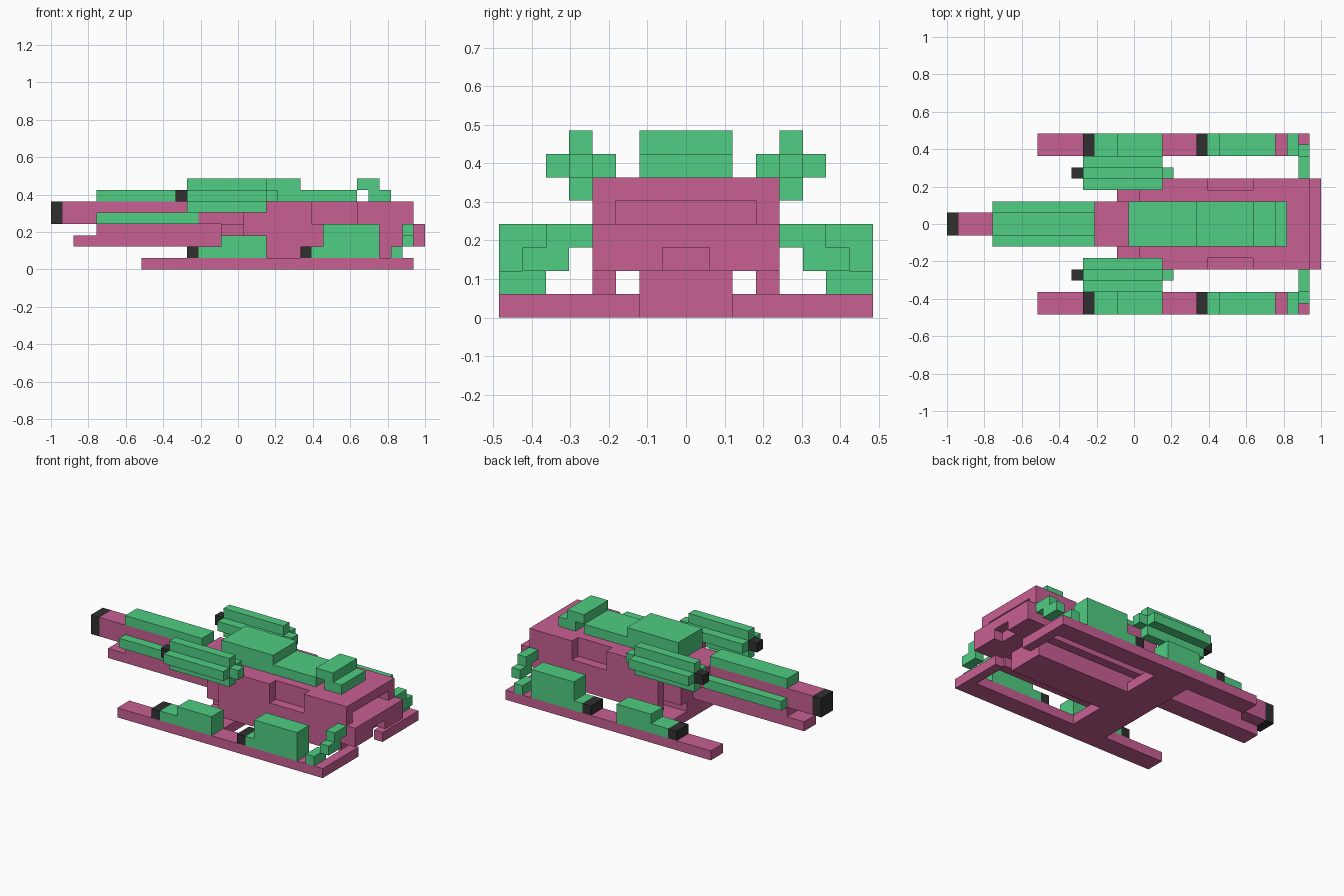
import bpy, bmesh
from mathutils import Vector

if "Cube" in bpy.data.objects:
    bpy.data.objects.remove(bpy.data.objects["Cube"])

U = 2 / 33  # one block of the model's grid


def material(name, rgb):
    m = bpy.data.materials.new(name)
    m.diffuse_color = (*rgb, 1)
    m.use_nodes = True
    m.node_tree.nodes["Principled BSDF"].inputs["Base Color"].default_value = m.diffuse_color
    return m


PINK = material("pink", (0.58, 0.115, 0.29))
GREEN = material("green", (0.08, 0.61, 0.225))
BLACK = material("charcoal", (0.03, 0.03, 0.03))


def blocks(name, mat, boxes, mirror=False):
    """Boxes as (x0, x1, y0, y1, z0, z1) in grid units, x counted from the muzzle."""
    bm = bmesh.new()
    if mirror:
        boxes = boxes + [(a, b, -d, -c, e, f) for a, b, c, d, e, f in boxes]
    for x0, x1, y0, y1, z0, z1 in boxes:
        verts = bmesh.ops.create_cube(bm, size=1)["verts"]
        for v in verts:
            v.co = Vector((x0 + (v.co.x + .5) * (x1 - x0) - 16.5,
                           y0 + (v.co.y + .5) * (y1 - y0),
                           z0 + (v.co.z + .5) * (z1 - z0))) * U
    me = bpy.data.meshes.new(name)
    bm.to_mesh(me)
    bm.free()
    me.materials.append(mat)
    ob = bpy.data.objects.new(name, me)
    bpy.context.collection.objects.link(ob)
    return ob


# Main barrel with muzzle, armour strips and support beam
blocks("muzzle", BLACK, [(0, 1, -1, 1, 4, 6)])
blocks("barrel", PINK, [(1, 13, -1, 1, 4, 6)])
blocks("barrel_top_strip", GREEN, [(4, 13, -1, 1, 6, 7)])
blocks("barrel_side_strip", GREEN, [(4, 13, 1, 2, 4, 5)], mirror=True)
blocks("barrel_support", PINK, [(2, 15, -1, 1, 2, 3), (4, 15, -1, 1, 3, 4)])
blocks("barrel_mount", PINK, [(13, 17, -2, 2, 4, 6)])

# Hull: front step, stepped core, side walls with a pocket, rear overhang
blocks("hull_front", PINK, [(15, 17, -3, 3, 2, 4)])
blocks("hull_core", PINK, [(17, 30, -3, 3, 2, 6), (30, 32, -3, 3, 2, 4),
                           (30, 32, -3, 3, 5, 6)])
blocks("hull_side", PINK, [(17, 32, 3, 4, 2, 4), (17, 23, 3, 4, 4, 6),
                           (27, 32, 3, 4, 4, 6)], mirror=True)
blocks("hull_skirt", PINK, [(17, 30, 3, 4, 1, 2)], mirror=True)
blocks("belly", PINK, [(15, 30, -2, 2, 0, 2)])
blocks("rear_bumper", PINK, [(32, 33, -4, 4, 3, 4), (32, 33, -4, -1, 2, 3),
                             (32, 33, 1, 4, 2, 3)])

# Roof armour and rear hatch
blocks("roof", GREEN, [(16, 22, -2, 2, 6, 8), (22, 27, -2, 2, 6, 7)])
blocks("roof_hatch", GREEN, [(27, 29, -2, 2, 7, 8), (28, 30, -2, 2, 6, 7)])

# Side guns with a cross-shaped section
blocks("side_gun", GREEN, [(12, 19, 3, 6, 6, 7), (12, 19, 4, 5, 7, 8),
                           (12, 19, 4, 5, 5, 6), (19, 20, 4, 5, 6, 7)], mirror=True)
blocks("side_gun_muzzle", BLACK, [(11, 12, 4, 5, 6, 7)], mirror=True)

# Skids with cross members
blocks("skid", PINK, [(8, 32, 6, 8, 0, 1)], mirror=True)
blocks("skid_front_crossbar", PINK, [(15, 19, 2, 6, 0, 1)], mirror=True)
blocks("skid_rear_crossbar", PINK, [(31, 32, 2, 6, 0, 1)], mirror=True)

# Pods on the skids
blocks("front_pod", GREEN, [(13, 19, 6, 8, 1, 2), (15, 19, 6, 8, 2, 3)], mirror=True)
blocks("rear_pod", GREEN, [(23, 29, 6, 8, 1, 2), (24, 29, 6, 8, 2, 4)], mirror=True)
blocks("pod_nozzle", BLACK, [(12, 13, 6, 8, 1, 2), (22, 23, 6, 8, 1, 2)], mirror=True)

# Stepped hose from skid to hull
blocks("hose", GREEN, [(30, 31, 6, 8, 1, 2), (31, 32, 5, 7, 2, 3),
                       (31, 32, 4, 6, 3, 4)], mirror=True)
